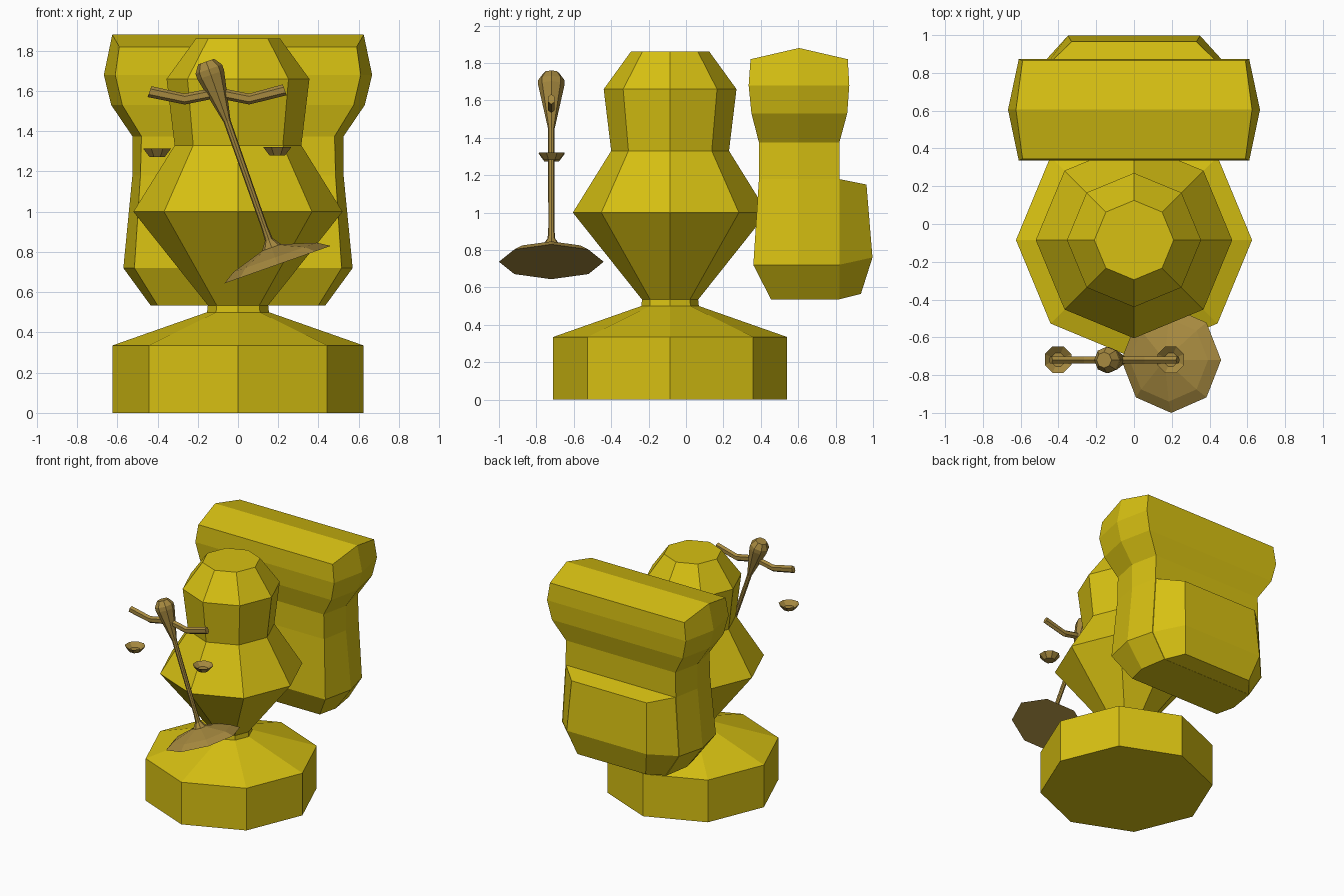
import bpy, bmesh, math
from mathutils import Matrix, Vector

if "Cube" in bpy.data.objects:
    bpy.data.objects.remove(bpy.data.objects["Cube"])


def material(name, rgb):
    m = bpy.data.materials.new(name)
    m.diffuse_color = (*rgb, 1)
    m.use_nodes = True
    m.node_tree.nodes["Principled BSDF"].inputs["Base Color"].default_value = m.diffuse_color
    return m


GOLD = material("gold", (0.68, 0.53, 0.006))
BRONZE = material("bronze", (0.38, 0.25, 0.05))


def loft(name, rings, mat, matrix=Matrix()):
    """Skin a list of equal-length point rings and cap both ends."""
    bm = bmesh.new()
    loops = [[bm.verts.new(matrix @ Vector(p)) for p in r] for r in rings]
    n = len(loops[0])
    for a, b in zip(loops, loops[1:]):
        for i in range(n):
            j = (i + 1) % n
            bm.faces.new((a[i], a[j], b[j], b[i]))
    bm.faces.new(loops[0])
    bm.faces.new(loops[-1])
    bmesh.ops.recalc_face_normals(bm, faces=bm.faces)
    mesh = bpy.data.meshes.new(name)
    bm.to_mesh(mesh)
    bm.free()
    mesh.materials.append(mat)
    ob = bpy.data.objects.new(name, mesh)
    bpy.context.collection.objects.link(ob)
    return ob


def lathe(name, profile, mat, matrix, n=8, turn=0.0):
    """Revolve (radius, height) points into a faceted solid."""
    rings = [[(r * math.cos(turn + math.tau * i / n), r * math.sin(turn + math.tau * i / n), z)
              for i in range(n)] for r, z in profile]
    return loft(name, rings, mat, matrix)


# pedestal and figure
centre = Matrix.Translation((0, -0.085, 0))
lathe("pedestal", [(0.625, 0), (0.625, 0.335), (0.155, 0.5)], GOLD, centre)
lathe("figure", [(0.155, 0.49), (0.15, 0.535), (0.52, 1.0), (0.315, 1.33),
                 (0.355, 1.66), (0.21, 1.86)], GOLD, centre)

# backpack: six-sided rings (corner x, middle x, front y, back y, z, middle z)
pack = [(0.40, 0.435, 0.455, 0.82, 0.535, 0.535),
        (0.515, 0.57, 0.36, 0.82, 0.72, 0.72),
        (0.485, 0.525, 0.39, 0.82, 1.18, 1.18),
        (0.48, 0.525, 0.39, 0.82, 1.375, 1.375),
        (0.575, 0.63, 0.35, 0.862, 1.53, 1.53),
        (0.61, 0.667, 0.335, 0.873, 1.68, 1.68),
        (0.59, 0.625, 0.345, 0.865, 1.82, 1.88)]
rings = [[(-a, f, z), (a, f, z), (b, 0.605, m), (a, k, z), (-a, k, z), (-b, 0.605, m)]
         for a, b, f, k, z, m in pack]
bag = loft("backpack", rings, GOLD)

# split the folded top cap along its ridge
bm = bmesh.new()
bm.from_mesh(bag.data)
bm.verts.ensure_lookup_table()
bmesh.ops.connect_verts(bm, verts=[bm.verts[-4], bm.verts[-1]])
bm.to_mesh(bag.data)
bm.free()

# back pocket: (inner x, inner z, outer x, outer y, outer z)
pocket = [(0.40, 0.535, 0.30, 0.935, 0.565), (0.515, 0.72, 0.35, 0.997, 0.76),
          (0.485, 1.18, 0.33, 0.965, 1.15)]
loft("back_pocket", [[(-a, 0.815, z), (a, 0.815, z), (b, y, w), (-b, y, w)]
                     for a, z, b, y, w in pocket], GOLD)

# leaning stand with its wide foot
lean = Matrix.Translation((0.197, -0.72, 0.737)) @ Matrix.Rotation(math.radians(-19.4), 4, 'Y')
lathe("stand_foot", [(0.28, 0), (0.22, 0.038), (0.05, 0.09), (0.022, 0.13)], BRONZE, lean)
lathe("stand_pole", [(0.022, 0.1), (0.016, 0.2), (0.018, 0.756), (0.07, 1.0),
                     (0.07, 1.03), (0.042, 1.07)], BRONZE, lean)

# bent crossbar
path = [(-0.44, 1.597), (-0.265, 1.56), (-0.105, 1.592), (0.055, 1.56), (0.232, 1.606)]
lean_x = [-0.35, 0.0, 0.0, 0.0, -0.35]
bar = []
for (x, z), s in zip(path, lean_x):
    side = -1 if x > -0.1 else 1
    ring = []
    for k in range(6):
        a = math.tau * k / 6 + math.pi / 6
        dz = 0.027 * math.sin(a)
        ring.append((x - side * s * dz, -0.72 + 0.02 * math.cos(a), z + dz))
    bar.append(ring)
loft("crossbar", bar, BRONZE)

# hanging dishes, hollow on top
for label, x, z in (("left", -0.402, 1.273), ("right", 0.195, 1.28)):
    lathe("dish_" + label, [(0.042, 0), (0.076, 0.042), (0.038, 0.012)], BRONZE,
          Matrix.Translation((x, -0.718, z)), turn=math.pi / 8)
